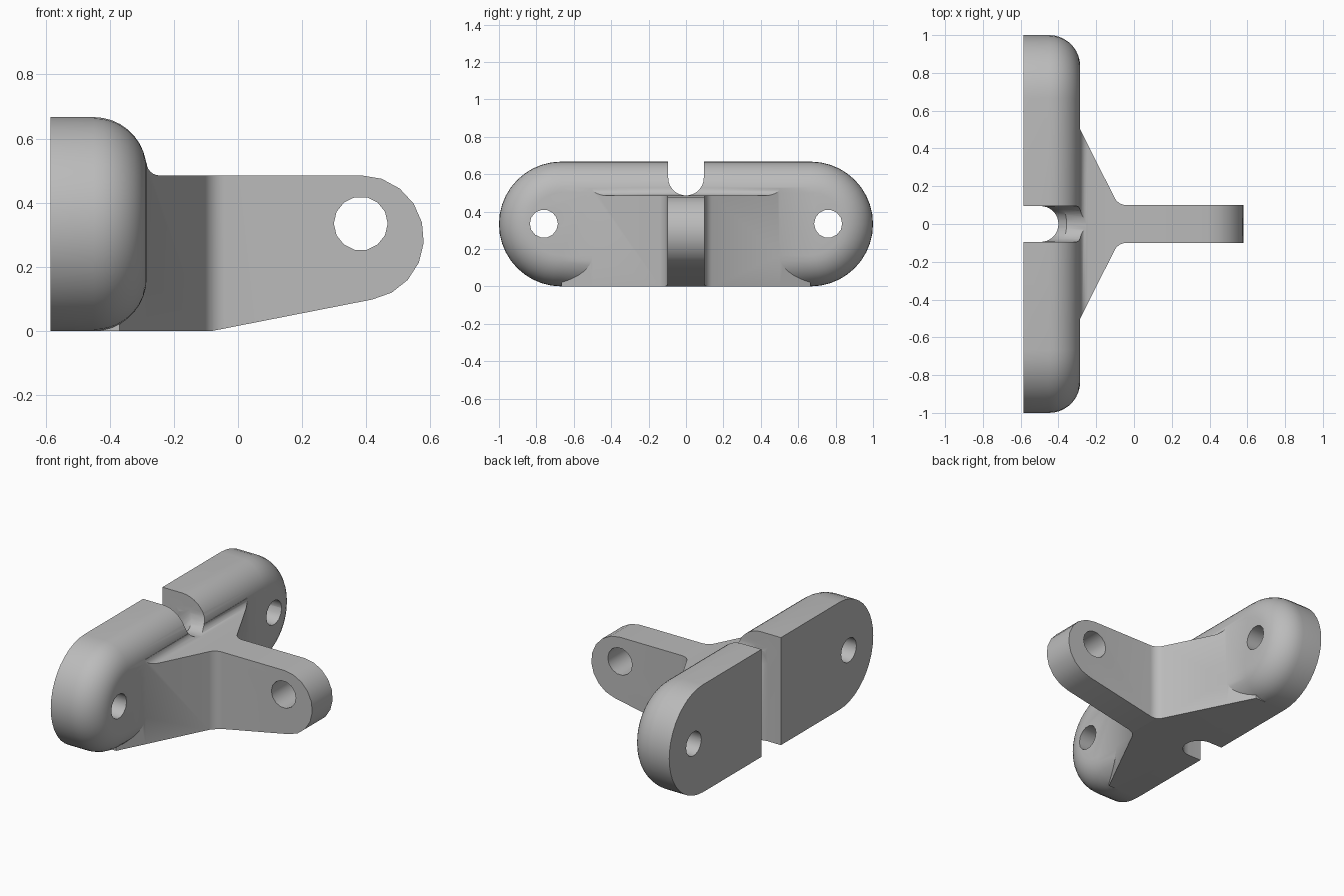
import bpy, bmesh
from math import sin, cos, pi, radians
from mathutils import Matrix

default = bpy.data.objects.get("Cube")
if default:
    bpy.data.objects.remove(default, do_unlink=True)

# Axis placement: (u, v, depth) -> (x, y, z)
ALONG = {
    "X": lambda u, v, d: (d, u, v),
    "Y": lambda u, v, d: (u, d, v),
    "Z": lambda u, v, d: (u, v, d),
}


def arc(cu, cv, r, start, end, n):
    """Points on an arc, angles in degrees."""
    steps = [radians(start + (end - start) * i / n) for i in range(n + 1)]
    return [(cu + r * cos(a), cv + r * sin(a)) for a in steps]


def loft(name, rings):
    """Closed solid skinned through rings of equal point count."""
    bm = bmesh.new()
    loops = [[bm.verts.new(p) for p in ring] for ring in rings]
    n = len(loops[0])
    for a, b in zip(loops, loops[1:]):
        for i in range(n):
            j = (i + 1) % n
            bm.faces.new((a[i], a[j], b[j], b[i]))
    bm.faces.new(loops[0])
    bm.faces.new(loops[-1])
    bmesh.ops.recalc_face_normals(bm, faces=bm.faces)
    mesh = bpy.data.meshes.new(name)
    bm.to_mesh(mesh)
    bm.free()
    obj = bpy.data.objects.new(name, mesh)
    bpy.context.collection.objects.link(obj)
    return obj


def prism(name, outline, axis, low, high):
    place = ALONG[axis]
    return loft(name, [[place(u, v, d) for u, v in outline] for d in (low, high)])


def rod(name, u, v, r, axis, low, high, sides):
    return prism(name, arc(u, v, r, 0, 360, sides)[:-1], axis, low, high)


def combine(target, tool, operation):
    """Apply a boolean and discard the tool."""
    mod = target.modifiers.new("combine", "BOOLEAN")
    mod.operation, mod.solver, mod.object = operation, "EXACT", tool
    bpy.ops.object.select_all(action="DESELECT")
    bpy.context.view_layer.objects.active = target
    target.select_set(True)
    bpy.ops.object.modifier_apply(modifier=mod.name)
    bpy.data.objects.remove(tool, do_unlink=True)


BACK, FRONT = -0.585, -0.285
R = 0.3335          # half height of the plate
SPAN = 1 - R        # end centre of the plate
EDGE = 0.165        # front edge rounding
SLOT = 0.095        # cord slot radius


# Mounting plate: stadium with a rounded front edge
def stadium(x, inset):
    r = R - inset
    outline = arc(SPAN, R, r, -90, 90, 20) + arc(-SPAN, R, r, 90, 270, 20)
    return [(x, y, z) for y, z in outline]


rings = [stadium(BACK, 0)]
for x, inset in arc(FRONT - EDGE, EDGE, EDGE, -90, 0, 9):
    rings.append(stadium(x, inset))
bracket = loft("mounting_bracket", rings)

# Arm and flared web: plan shape intersected with the side shape
half = [(-0.46, SPAN), (-0.37, SPAN), (FRONT, 0.5)]
half += arc(-0.04, 0.17, 0.07, 207, 270, 6) + [(0.7, 0.1)]
plan = half + [(x, -y) for x, y in reversed(half)]
arm = prism("arm", plan, "Z", -0.1, 0.7)

side = [(-0.5, 0), (-0.08, 0)]
side += arc(0.385, 0.29, 0.195, -80, 90, 9)
side += arc(FRONT + 0.04, 0.525, 0.04, 270, 180, 6) + [(-0.5, 0.525)]
combine(arm, prism("side_shape", side, "Y", -0.9, 0.9), "INTERSECT")
combine(bracket, arm, "UNION")

# Cord slot: up the back, over a softened bend, forward across the top
groove = arc(-0.495, 0, SLOT, -90, 90, 16) + [(-0.7, SLOT), (-0.7, -SLOT)]
combine(bracket, prism("back_slot", groove, "Z", -0.1, 0.8), "DIFFERENCE")
notch = arc(0, 0.581, SLOT, 180, 360, 16) + [(SLOT, 0.8), (-SLOT, 0.8)]
combine(bracket, prism("top_slot", notch, "X", -0.7, -0.2), "DIFFERENCE")
bend = rod("slot_bend", 0, 0, SLOT, "Z", -0.1, 0.1, 24)
bend.data.transform(Matrix.Translation((-0.445, 0, 0.532)) @ Matrix.Rotation(pi / 4, 4, "Y"))
combine(bracket, bend, "DIFFERENCE")

# Screw holes and pivot hole
for y in (-0.76, 0.76):
    combine(bracket, rod("screw_hole", y, 0.335, 0.075, "X", -0.8, 0, 14), "DIFFERENCE")
combine(bracket, rod("pivot_hole", 0.383, 0.335, 0.084, "Y", -0.3, 0.3, 14), "DIFFERENCE")

# Plain grey finish
grey = bpy.data.materials.new("plain_grey")
grey.use_nodes = True
colour = (0.5, 0.5, 0.5, 1)
grey.diffuse_color = colour
grey.node_tree.nodes["Principled BSDF"].inputs["Base Color"].default_value = colour
bracket.data.materials.clear()
bracket.data.materials.append(grey)
for face in bracket.data.polygons:
    face.material_index = 0
bpy.ops.object.shade_smooth_by_angle(angle=radians(30))
